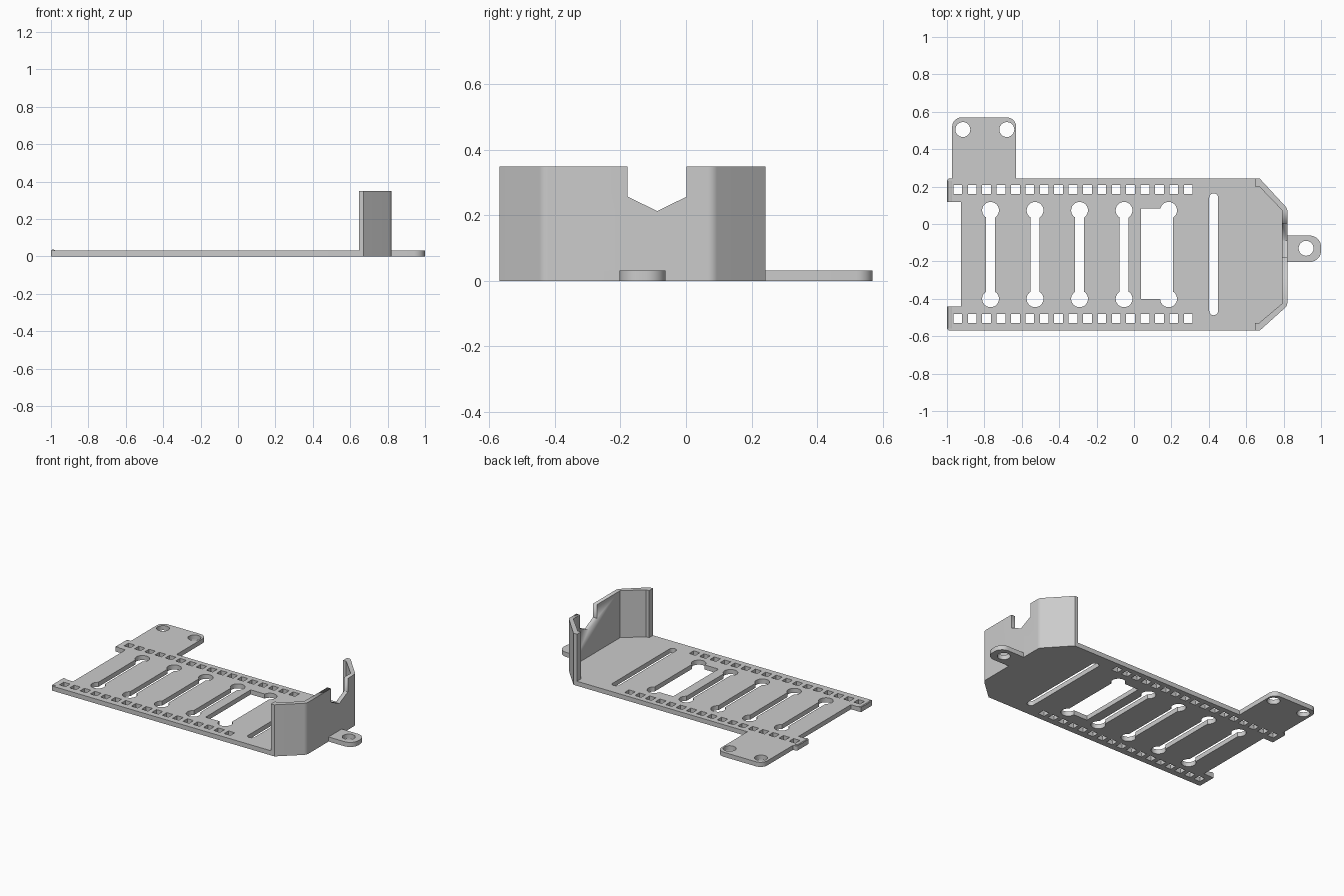
import bpy
from math import pi, sin, cos, asin
from mathutils import Vector

if "Cube" in bpy.data.objects:
    bpy.data.objects.remove(bpy.data.objects["Cube"])

grey = bpy.data.materials.new("plain grey")
grey.use_nodes = True
colour = (0.6, 0.6, 0.6, 1)
grey.diffuse_color = colour
grey.node_tree.nodes["Principled BSDF"].inputs["Base Color"].default_value = colour


def arc(x, y, r, start=0.0, end=2 * pi, n=24):
    return [(x + r * cos(start + (end - start) * i / n),
             y + r * sin(start + (end - start) * i / n)) for i in range(n + 1)]


def circle(x, y, r):
    return arc(x, y, r)[:-1]


def box(x, y, w, h):
    return [(x - w / 2, y - h / 2), (x + w / 2, y - h / 2),
            (x + w / 2, y + h / 2), (x - w / 2, y + h / 2)]


def fillet(corners, n=8):
    """Round each corner that carries a radius as its third value."""
    out = []
    for i, c in enumerate(corners):
        p = Vector((c[0], c[1], 0))
        if len(c) < 3:
            out.append(tuple(p.xy))
            continue
        u = (Vector((*corners[i - 1][:2], 0)) - p).normalized()
        v = (Vector((*corners[(i + 1) % len(corners)][:2], 0)) - p).normalized()
        half = u.angle(v) / 2
        centre = p + (u + v).normalized() * c[2] / sin(half)
        reach = c[2] * cos(half) / sin(half)
        a = (p + u * reach - centre).normalized()
        b = (p + v * reach - centre).normalized()
        for k in range(n + 1):
            spoke = a.slerp(b, k / n).normalized()
            out.append(tuple((centre + spoke * c[2]).xy))
    return out


def sheet(name, loops, z0, z1):
    """Extruded flat shape: first loop is the outline, the rest are holes."""
    curve = bpy.data.curves.new(name, 'CURVE')
    curve.dimensions, curve.fill_mode = '2D', 'BOTH'
    curve.extrude = (z1 - z0) / 2
    for loop in loops:
        spline = curve.splines.new('POLY')
        spline.points.add(len(loop) - 1)
        for point, (x, y) in zip(spline.points, loop):
            point.co = (x, y, 0, 1)
        spline.use_cyclic_u = True
    ob = bpy.data.objects.new(name, curve)
    bpy.context.collection.objects.link(ob)
    bpy.ops.object.select_all(action='DESELECT')
    bpy.context.view_layer.objects.active = ob
    ob.select_set(True)
    bpy.ops.object.convert(target='MESH')
    ob = bpy.context.object
    ob.name = name
    for v in ob.data.vertices:
        v.co.z += (z0 + z1) / 2
    bpy.ops.object.mode_set(mode='EDIT')
    bpy.ops.mesh.select_all(action='SELECT')
    bpy.ops.mesh.remove_doubles(threshold=0.0001)
    bpy.ops.mesh.normals_make_consistent(inside=False)
    bpy.ops.object.mode_set(mode='OBJECT')
    ob.data.materials.clear()
    ob.data.materials.append(grey)
    bpy.ops.object.shade_smooth_by_angle(angle=0.6)
    return ob


FRONT, BACK, THICK, TOP = -0.57, 0.243, 0.031, 0.349

# Plate outline with both mounting tabs and the end notch
outline = fillet([
    (-1, FRONT, 0.015), (0.672, FRONT), (0.82, -0.437, 0.04),
    (0.82, -0.203), (1, -0.203, 0.06), (1, -0.062, 0.06), (0.82, -0.062),
    (0.82, 0.083, 0.04), (0.672, BACK), (-0.63, BACK), (-0.63, 0.57, 0.05),
    (-0.972, 0.57, 0.05), (-0.972, BACK), (-1, BACK, 0.015),
    (-1, 0.118), (-0.925, 0.118), (-0.925, -0.442), (-1, -0.442)])

# Screw holes
holes = [circle(-0.915, 0.505, 0.04), circle(-0.68, 0.505, 0.04),
         circle(0.92, -0.13, 0.04)]

# Rows of small square holes
for i in range(17):
    for y in (0.185, -0.506):
        holes.append(box(-0.942 + 0.077 * i, y, 0.047, 0.047))

# Keyhole slots, the last one joined to a rectangular window
HI, LO, R, NECK = 0.073, -0.4, 0.045, 0.024
turn = asin(NECK / R)
for i in range(5):
    x = -0.767 + 0.238 * i
    if i < 4:
        holes.append(arc(x, HI, R, turn - pi / 2, 1.5 * pi - turn)
                     + arc(x, LO, R, pi / 2 + turn, 2.5 * pi - turn))
    else:
        holes.append(arc(x, HI, R, turn - pi / 2, pi - asin(0.01 / R))
                     + [(0.037, HI + 0.01), (0.037, LO)]
                     + arc(x, LO, R, pi, 2.5 * pi - turn))

# Long strap slot
holes.append(arc(0.426, 0.14, 0.024, 0, pi, 12) + arc(0.426, -0.464, 0.024, pi, 2 * pi, 12))
sheet("base_plate", [outline] + holes, 0, THICK)

# Low raised lips on the end of each rail, drawn as (height, x) profiles
lip_profile = [(0.02, -0.999), (0.032, -0.999), (0.036, -0.995),
               (0.036, -0.985), (THICK, -0.972), (0.02, -0.972)]
for name, y0, y1 in (("back_lip", 0.119, BACK - 0.012),
                     ("front_lip", FRONT + 0.012, -0.443)):
    lip = sheet(name, [lip_profile], y0, y1)
    for v in lip.data.vertices:
        v.co = v.co.yzx

# Angled end wall
wall = sheet("end_wall", [fillet([
    (0.646, FRONT), (0.672, FRONT), (0.82, -0.437, 0.04), (0.82, 0.083, 0.04),
    (0.672, BACK), (0.646, BACK), (0.646, 0.2), (0.67, 0.2), (0.792, 0.073),
    (0.792, -0.425), (0.67, -0.528), (0.646, -0.528)])], THICK, TOP)

# V-bottomed notch cut through the wall
cutter = sheet("notch_cutter", [[(-0.178, 0.5), (-0.178, 0.257), (-0.088, 0.213),
                                 (0.002, 0.257), (0.002, 0.5)]], 0.7, 0.9)
for v in cutter.data.vertices:
    v.co = v.co.zxy
cut = wall.modifiers.new("notch", 'BOOLEAN')
cut.operation, cut.object, cut.solver = 'DIFFERENCE', cutter, 'EXACT'
bpy.ops.object.select_all(action='DESELECT')
bpy.context.view_layer.objects.active = wall
wall.select_set(True)
bpy.ops.object.modifier_apply(modifier=cut.name)
bpy.data.objects.remove(cutter)
